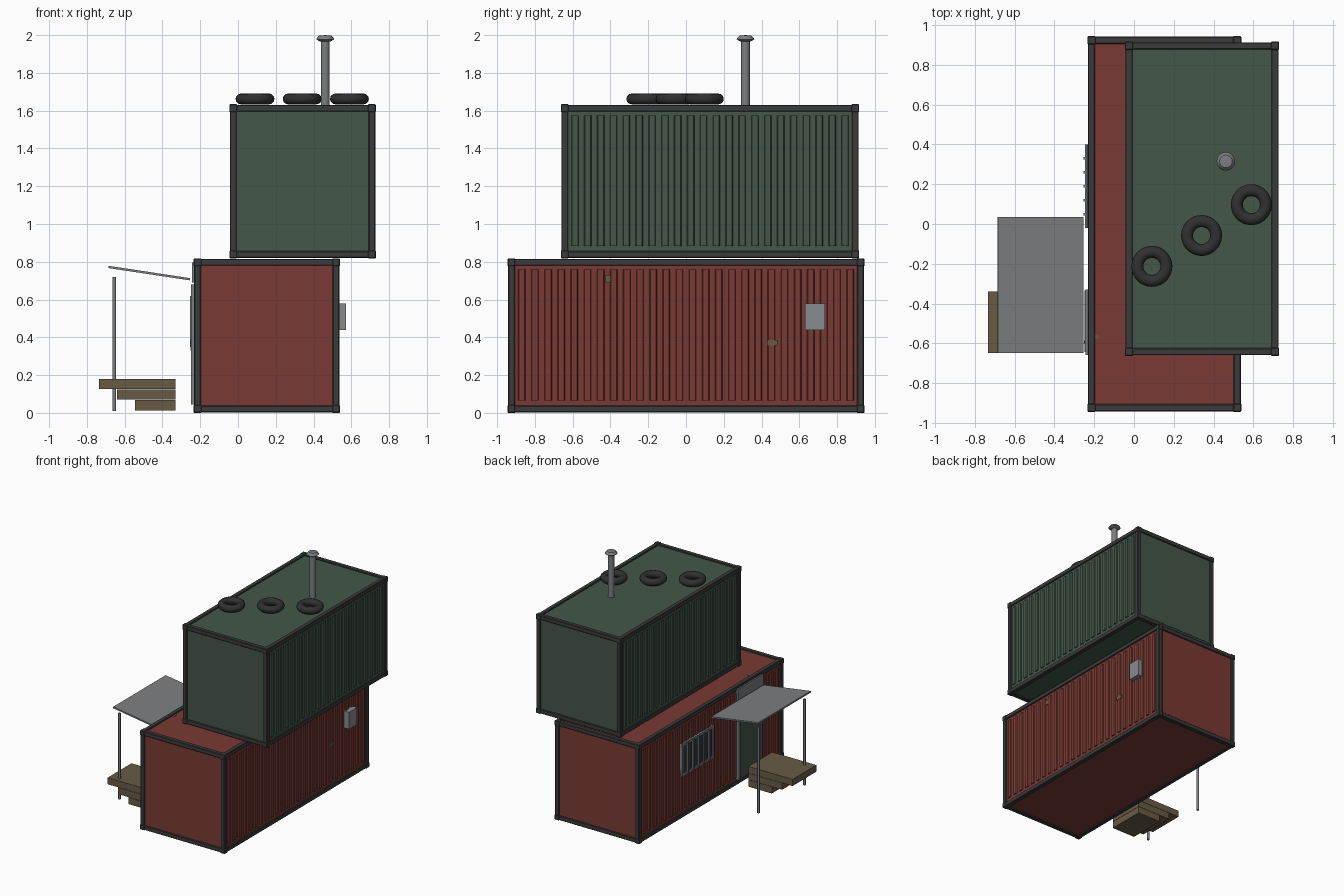
import bpy, bmesh, math
from mathutils import Matrix, Vector

if "Cube" in bpy.data.objects:
    bpy.data.objects.remove(bpy.data.objects["Cube"])


def mat(name, r, g, b):
    m = bpy.data.materials.new(name)
    m.diffuse_color = (r, g, b, 1)
    m.use_nodes = True
    m.node_tree.nodes["Principled BSDF"].inputs["Base Color"].default_value = m.diffuse_color
    return m


RED = mat("rust red", 0.19, 0.042, 0.033)
GREEN = mat("dark green", 0.056, 0.095, 0.066)
FRAME = mat("charcoal", 0.044, 0.044, 0.046)
GREY = mat("metal grey", 0.20, 0.21, 0.22)
LIGHT = mat("light grey", 0.24, 0.26, 0.27)
WOOD = mat("wood brown", 0.14, 0.105, 0.06)
TYRE = mat("tyre black", 0.03, 0.03, 0.032)
GLASS = mat("dark glass", 0.03, 0.04, 0.045)


def finish(name, bm, material, bevel=0, smooth=False):
    me = bpy.data.meshes.new(name)
    bmesh.ops.recalc_face_normals(bm, faces=bm.faces)
    bm.to_mesh(me)
    bm.free()
    me.materials.append(material)
    ob = bpy.data.objects.new(name, me)
    bpy.context.collection.objects.link(ob)
    if bevel:
        mod = ob.modifiers.new("bevel", 'BEVEL')
        mod.width, mod.segments = bevel, 1
    if smooth:
        bpy.context.view_layer.objects.active = ob
        ob.select_set(True)
        bpy.ops.object.shade_smooth_by_angle(angle=math.radians(40))
        ob.select_set(False)
    return ob


def add_box(bm, x0, x1, y0, y1, z0, z1):
    c = Vector(((x0 + x1) / 2, (y0 + y1) / 2, (z0 + z1) / 2))
    m = Matrix.Translation(c) @ Matrix.Diagonal((x1 - x0, y1 - y0, z1 - z0, 1))
    bmesh.ops.create_cube(bm, size=1, matrix=m)


def boxes(name, material, items, bevel=0):
    bm = bmesh.new()
    for it in items:
        add_box(bm, *it)
    return finish(name, bm, material, bevel)


def lathe(name, material, profile, loc, steps=24, closed=False):
    bm = bmesh.new()
    vs = [bm.verts.new((r, 0, z)) for r, z in profile]
    pairs = list(zip(vs, vs[1:])) + ([(vs[-1], vs[0])] if closed else [])
    es = [bm.edges.new(p) for p in pairs]
    bmesh.ops.spin(bm, geom=vs + es, cent=(0, 0, 0), axis=(0, 0, 1),
                   angle=2 * math.pi, steps=steps)
    bmesh.ops.remove_doubles(bm, verts=bm.verts, dist=0.0005)
    ob = finish(name, bm, material, smooth=True)
    ob.location = loc
    return ob


def container(name, material, x0, x1, y0, y1, z0, z1, ribs):
    # body panels, recessed inside the frame
    d, t, e = 0.013, 0.036, 0.003
    boxes(name + "_body", material, [(x0 + d, x1 - d, y0 + d, y1 - d, z0 + d, z1 - d)])
    # twelve frame beams
    fx0, fx1, fy0, fy1, fz0, fz1 = x0 + e, x1 - e, y0 + e, y1 - e, z0 + e, z1 - e
    xs, ys, zs = [(fx0, fx0 + t), (fx1 - t, fx1)], [(fy0, fy0 + t), (fy1 - t, fy1)], [(fz0, fz0 + t), (fz1 - t, fz1)]
    beams = [(*a, *b, fz0, fz1) for a in xs for b in ys]
    beams += [(*a, fy0, fy1, *c) for a in xs for c in zs]
    beams += [(fx0, fx1, *b, *c) for b in ys for c in zs]
    boxes(name + "_frame", FRAME, beams, 0.004)
    # corner blocks
    k = 0.042
    boxes(name + "_corners", FRAME,
          [(*a, *b, *c) for a in ((x0, x0 + k), (x1 - k, x1))
           for b in ((y0, y0 + k), (y1 - k, y1)) for c in ((z0, z0 + k), (z1 - k, z1))], 0.004)
    # pressed vertical ribs on both long sides
    bm = bmesh.new()
    step = (y1 - y0 - 2 * t - 0.01) / ribs
    for i in range(ribs):
        yc = y0 + t + 0.005 + step * (i + 0.5)
        for wall, out in ((x0 + d, -1), (x1 - d, 1)):
            pts = [(wall - out * 0.003, -0.3), (wall + out * 0.009, -0.22),
                   (wall + out * 0.009, 0.22), (wall - out * 0.003, 0.3)]
            lo = [bm.verts.new((x, yc + s * step, z0 + 0.065)) for x, s in pts]
            hi = [bm.verts.new((x, yc + s * step, z1 - 0.06)) for x, s in pts]
            bm.faces.new(lo)
            bm.faces.new(hi)
            for j in range(4):
                q = (j + 1) % 4
                bm.faces.new((lo[j], lo[q], hi[q], hi[j]))
    finish(name + "_ribs", bm, material)


container("lower_container", RED, -0.235, 0.54, -0.945, 0.945, 0.0, 0.818, 26)
container("upper_container", GREEN, -0.046, 0.73, -0.663, 0.917, 0.818, 1.634, 22)

# tyres lying on the roof
ring = [(0.073 + 0.030 * math.cos(a), 0.029 * math.sin(a))
        for a in (2 * math.pi * i / 12 for i in range(12))]
for i in range(3):
    lathe("roof_tyre_%d" % (i + 1), TYRE, ring,
          (0.09 + 0.25 * i, -0.213 + 0.155 * i, 1.662), 28, True)

# stove pipe and its cap
lathe("stove_pipe", GREY, [(0, 1.615), (0.023, 1.615), (0.023, 1.98), (0, 1.98)], (0.462, 0.315, 0), 16)
lathe("pipe_cap", GREY, [(0, 1.966), (0.028, 1.966), (0.047, 1.978), (0.044, 1.985), (0.032, 1.997), (0, 2.0)],
      (0.462, 0.315, 0), 16)

# door, door frame and handle on the left side
boxes("door", GREEN, [(-0.243, -0.215, -0.625, -0.355, 0.045, 0.66)])
boxes("door_frame", GREY, [(-0.249, -0.215, -0.645, -0.625, 0.045, 0.68),
                           (-0.249, -0.215, -0.355, -0.335, 0.045, 0.68),
                           (-0.249, -0.215, -0.625, -0.355, 0.66, 0.68)])
boxes("door_handle", LIGHT, [(-0.252, -0.24, -0.60, -0.585, 0.33, 0.39)])

# blank sign plate above the door
boxes("sign_plate", GREY, [(-0.244, -0.225, -0.66, -0.33, 0.69, 0.795)])

# barred window
wy0, wy1, wz0, wz1 = -0.02, 0.40, 0.35, 0.62
boxes("window_glass", GLASS, [(-0.238, -0.215, wy0, wy1, wz0, wz1)])
boxes("window_frame", GREY, [(-0.246, -0.215, wy0, wy1, wz0, wz0 + 0.022),
                             (-0.246, -0.215, wy0, wy1, wz1 - 0.022, wz1),
                             (-0.246, -0.215, wy0, wy0 + 0.022, wz0, wz1),
                             (-0.246, -0.215, wy1 - 0.022, wy1, wz0, wz1)])
boxes("window_bars", GREY, [(-0.254, -0.242, wy0 + 0.07 * i - 0.006, wy0 + 0.07 * i + 0.006, wz0, wz1)
                            for i in range(1, 6)])

# sloping awning on two posts
awning = boxes("awning", GREY, [(-0.2175, 0.2175, -0.342, 0.342, -0.006, 0.006)])
awning.location = (-0.47, -0.308, 0.74)
awning.rotation_euler = (0, math.atan2(0.065, 0.43), 0)
for i, y in enumerate((-0.61, -0.01)):
    lathe("awning_post_%d" % (i + 1), GREY, [(0, 0.01), (0.01, 0.01), (0.01, 0.72), (0, 0.72)],
          (-0.655, y, 0), 10)

# stacked wooden steps
for i, (x, z0, z1) in enumerate(((-0.545, 0.013, 0.068), (-0.64, 0.07, 0.124), (-0.735, 0.126, 0.18))):
    boxes("step_%d" % (i + 1), WOOD, [(x, -0.332, -0.65, -0.34, z0, z1)])

# utility box and small weathered patches
boxes("utility_box", LIGHT, [(0.52, 0.573, 0.63, 0.735, 0.44, 0.58)])
boxes("weathered_patches", WOOD, [(0.53, 0.5375, -0.427, -0.40, 0.69, 0.73),
                                  (0.53, 0.5375, 0.43, 0.485, 0.358, 0.386),
                                  (-0.195, -0.175, -0.575, -0.555, 0.80, 0.809)])
